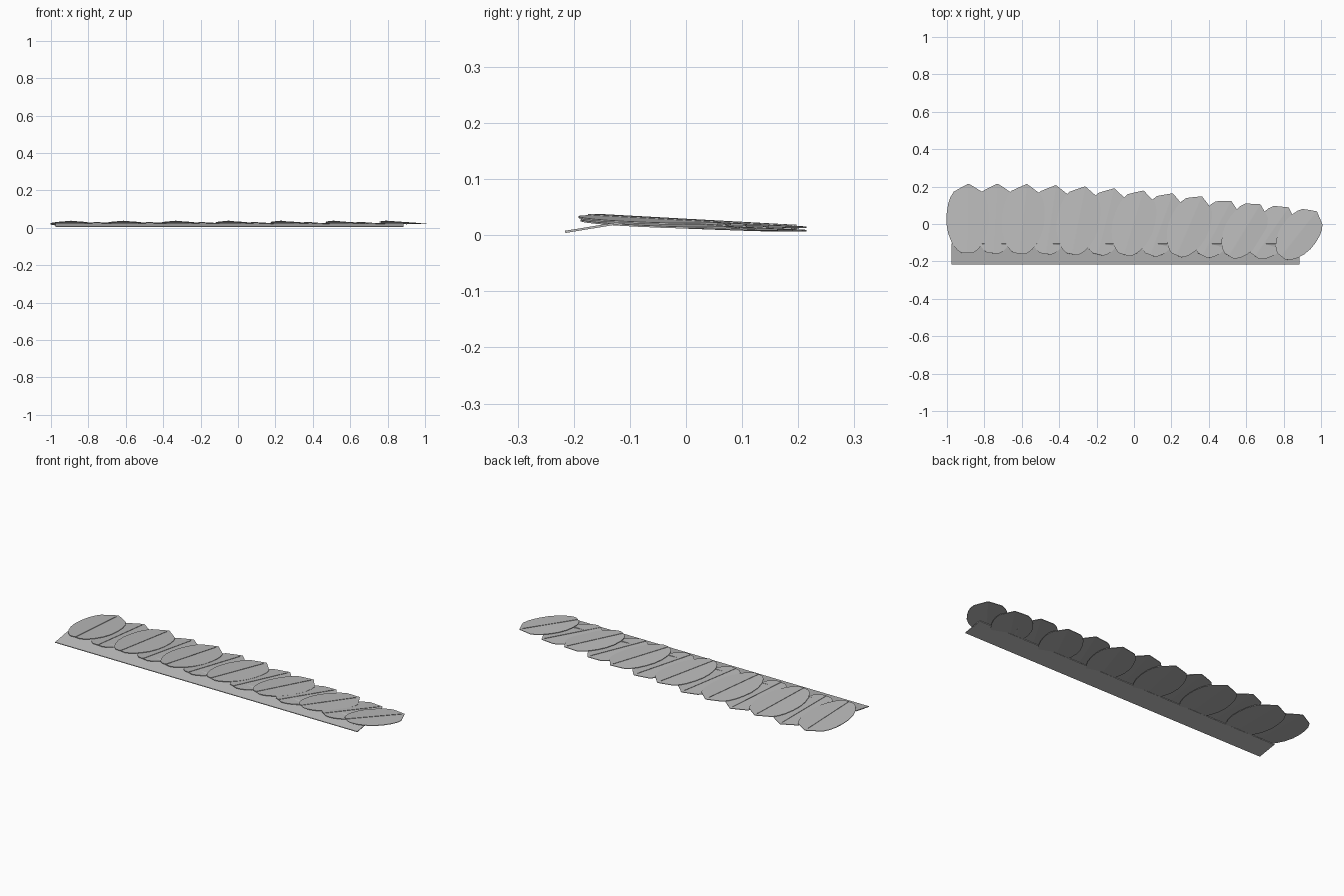
import bpy
import bmesh
from mathutils import Vector

cube = bpy.data.objects.get("Cube")
if cube:
    bpy.data.objects.remove(cube, do_unlink=True)

grey = bpy.data.materials.new("plain grey")
grey.use_nodes = True
grey.diffuse_color = (0.5, 0.5, 0.5, 1)
grey.node_tree.nodes["Principled BSDF"].inputs["Base Color"].default_value = (0.5, 0.5, 0.5, 1)


def make_object(name, bm, thickness=0):
    bmesh.ops.recalc_face_normals(bm, faces=bm.faces)
    mesh = bpy.data.meshes.new(name)
    bm.to_mesh(mesh)
    bm.free()
    mesh.materials.append(grey)
    obj = bpy.data.objects.new(name, mesh)
    bpy.context.collection.objects.link(obj)
    if thickness:
        mod = obj.modifiers.new("thickness", "SOLIDIFY")
        mod.thickness = thickness
        mod.offset = -1
    return obj


# Fraction of feather length, fraction of half width
OUTLINE = [(0, 0.26), (0.03, 0.42), (0.08, 0.58), (0.16, 0.75), (0.28, 0.91),
           (0.42, 1), (0.56, 1), (0.7, 0.94), (0.8, 0.84), (0.88, 0.69), (0.93, 0.42), (1, 0.02)]


def feather(index, base, tip):
    """Thin vane with a shallow central ridge, plus a raised quill."""
    axis = tip - base
    length = axis.length
    side = Vector((axis.y, -axis.x, 0)).normalized()
    half = 0.03 + 0.225 * length
    bm = bmesh.new()
    rows = []
    for u, w in OUTLINE:
        mid = base + axis * u
        drop = Vector((0, 0, -0.004 * w))
        rows.append([bm.verts.new(p) for p in
                     (mid - side * half * w + drop, mid, mid + side * half * w + drop)])
    for a, b in zip(rows, rows[1:]):
        for k in range(2):
            bm.faces.new((a[k], a[k + 1], b[k + 1], b[k]))
    make_object(f"feather_{index}", bm, 0.003)

    # Quill: slim bar along the ridge
    bm = bmesh.new()
    rings = []
    for u, r in ((0, 0.003), (0.95, 0.0015)):
        mid = base + axis * u
        rings.append([bm.verts.new(mid + side * r * sx + Vector((0, 0, z)))
                      for sx, z in ((-1, -0.003), (1, -0.003), (1, 0.002), (-1, 0.002))])
    bm.faces.new(rings[0])
    bm.faces.new(rings[1])
    for k in range(4):
        n = (k + 1) % 4
        bm.faces.new((rings[0][k], rings[0][n], rings[1][n], rings[1][k]))
    make_object(f"quill_{index}", bm)


# Row of overlapping feathers, alternately in an upper and a lower layer
TIP_Y = [0.215, 0.215, 0.213, 0.207, 0.2, 0.19, 0.178, 0.163, 0.147, 0.123, 0.105, 0.088, 0.067]
for i, tip_y in enumerate(TIP_Y):
    layer = -0.006 * (i % 2)
    base_y = -0.155 - 0.0015 * i
    base = Vector((-0.893 + 0.14 * i, base_y, 0.036 + layer))
    tip_x = -0.885 + 0.156 * i - max(0, i - 10) * 0.005
    tip = Vector((tip_x, tip_y, 0.036 + layer - 0.055 * (tip_y - base_y)))
    feather(i + 1, base, tip)

# Sloping strip that carries the feather bases
bm = bmesh.new()
bm.faces.new([bm.verts.new(p) for p in (
    (-0.975, -0.215, 0.004), (0.885, -0.215, 0.004),
    (0.885, -0.105, 0.022), (-0.975, -0.105, 0.022))])
make_object("support_strip", bm, 0.004)
